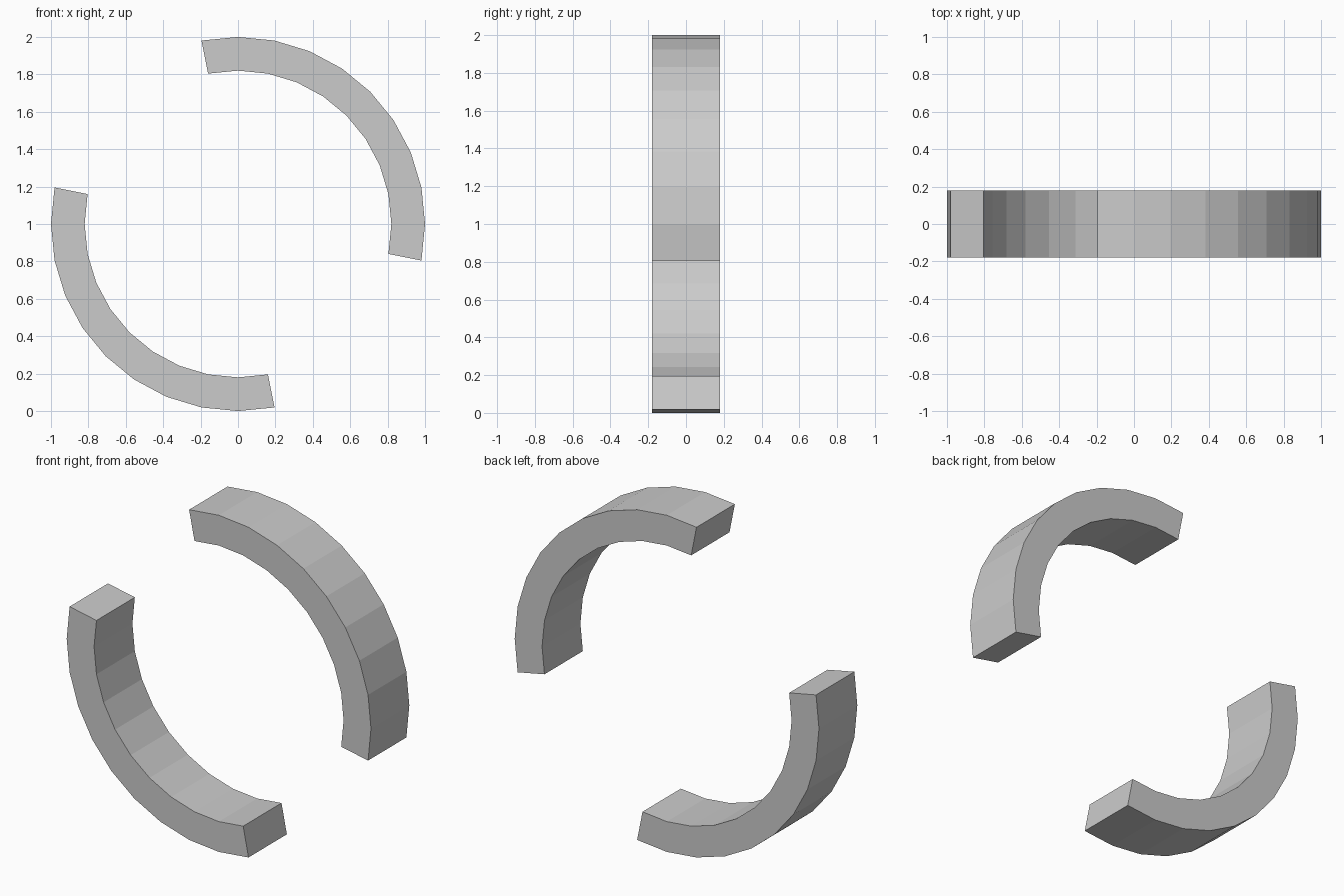
import bpy, bmesh
from math import radians, cos, sin

if "Cube" in bpy.data.objects:
    bpy.data.objects.remove(bpy.data.objects["Cube"])

OUTER, INNER, HALF_DEPTH, CENTRE_Z = 1.0, 0.82, 0.18, 1.0
STEP = 11.25      # a 32-sided ring
SEGMENTS = 10     # facets per arc


def ring_arc(name, start):
    """Square-section arc lying in the XZ plane, with closed ends."""
    bm = bmesh.new()
    section = [(INNER, -HALF_DEPTH), (OUTER, -HALF_DEPTH),
               (OUTER, HALF_DEPTH), (INNER, HALF_DEPTH)]
    loops = []
    for i in range(SEGMENTS + 1):
        a = radians(start + i * STEP)
        loops.append([bm.verts.new((r * cos(a), y, CENTRE_Z + r * sin(a)))
                      for r, y in section])
    for a, b in zip(loops, loops[1:]):
        for k in range(4):
            n = (k + 1) % 4
            bm.faces.new((a[k], a[n], b[n], b[k]))
    bm.faces.new(loops[0])
    bm.faces.new(loops[-1])
    bmesh.ops.recalc_face_normals(bm, faces=bm.faces)
    mesh = bpy.data.meshes.new(name)
    bm.to_mesh(mesh)
    bm.free()
    obj = bpy.data.objects.new(name, mesh)
    bpy.context.collection.objects.link(obj)


# Two opposite arcs of the same ring
ring_arc("upper_right_arc", -STEP)
ring_arc("lower_left_arc", 180 - STEP)
